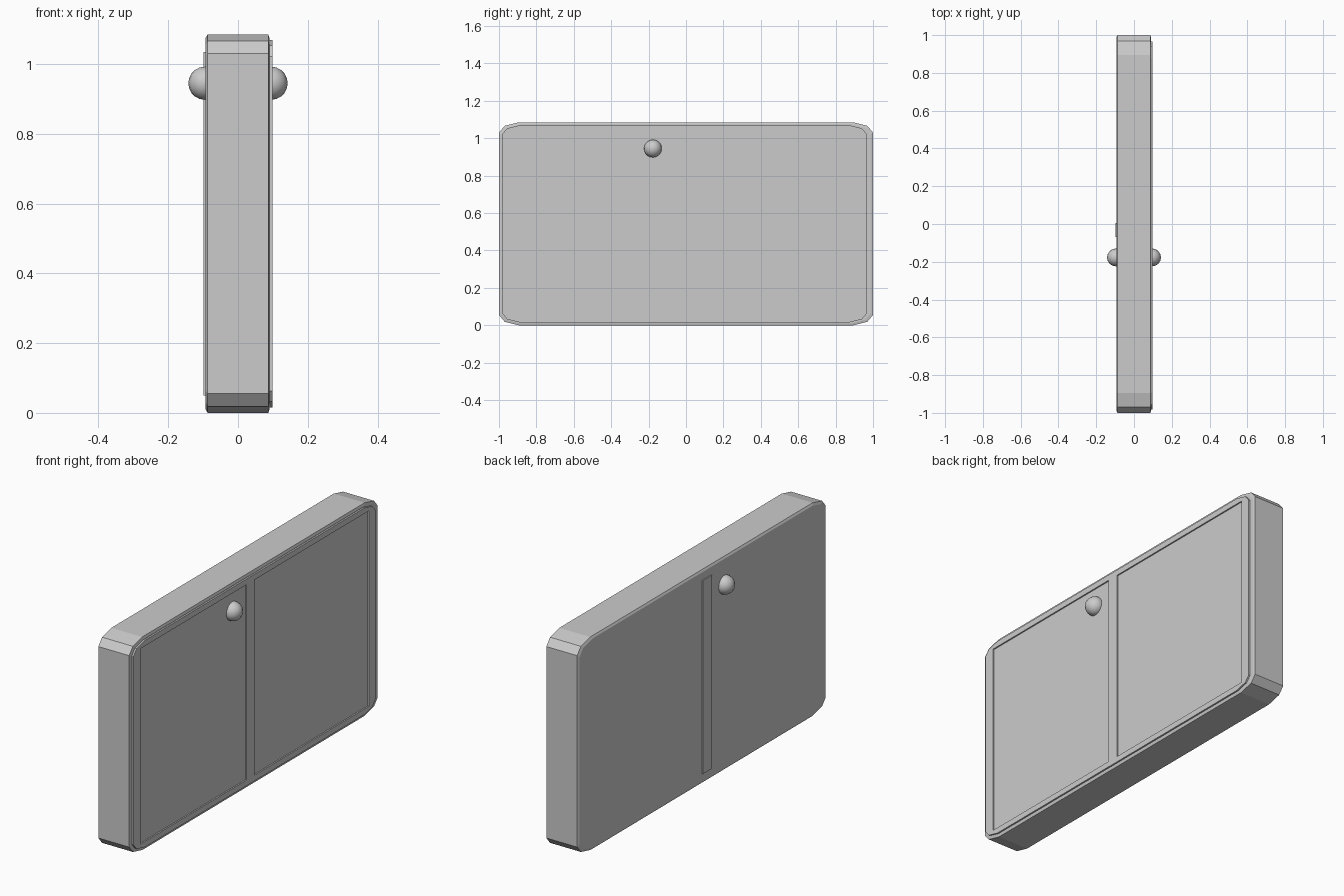
import bpy, bmesh
from mathutils import Matrix

if "Cube" in bpy.data.objects:
    bpy.data.objects.remove(bpy.data.objects["Cube"])


def outline(y0, y1, z0, z1, k=1.0):
    """Rectangle in the YZ plane with two-step clipped corners."""
    a = [(0, .055 * k), (.03 * k, .019 * k), (.105 * k, 0)]
    return ([(y0 + u, z0 + v) for u, v in a]
            + [(y1 - u, z0 + v) for u, v in reversed(a)]
            + [(y1 - u, z1 - v) for u, v in a]
            + [(y0 + u, z1 - v) for u, v in reversed(a)])


def loft(name, rings):
    """Skin rings of (x, outline) along X and cap both ends."""
    bm = bmesh.new()
    loops = [[bm.verts.new((x, y, z)) for y, z in pts] for x, pts in rings]
    n = len(loops[0])
    for a, b in zip(loops, loops[1:]):
        for i in range(n):
            bm.faces.new((a[i], a[(i + 1) % n], b[(i + 1) % n], b[i]))
    bm.faces.new(loops[0])
    bm.faces.new(loops[-1])
    bmesh.ops.recalc_face_normals(bm, faces=bm.faces)
    return finish(name, bm)


def finish(name, bm):
    me = bpy.data.meshes.new(name)
    bm.to_mesh(me)
    bm.free()
    ob = bpy.data.objects.new(name, me)
    bpy.context.collection.objects.link(ob)
    return ob


def box(name, x0, x1, y0, y1, z0, z1):
    rect = [(y0, z0), (y1, z0), (y1, z1), (y0, z1)]
    return loft(name, [(x0, rect), (x1, rect)])


H = 1.085

# Main slab with small chamfers on both broad faces
full = outline(-1, 1, 0, H)
inset = outline(-.988, .988, .01, H - .01)
loft("body", [(-.093, inset), (-.087, full), (.087, full), (.09, inset)])

# Raised border on the right face, with two recessed panels
rim = outline(-.982, .966, .016, H - .016, .85)
frame = loft("panel_frame", [(.08, rim), (.0985, rim)])
for i, (y0, y1) in enumerate([(-.925, -.072), (-.008, .912)]):
    cutter = box(f"panel_cutter_{i}", .0915, .12, y0, y1, .045, 1.04)
    cutter.hide_render = True
    cutter.hide_viewport = True
    cutter.display_type = 'WIRE'
    mod = frame.modifiers.new("panel", 'BOOLEAN')
    mod.operation = 'DIFFERENCE'
    mod.solver = 'EXACT'
    mod.object = cutter

# Thin upright strip on the left face
box("back_strip", -.0985, -.085, -.068, .004, .05, 1.035)

# Round knob on each side
for side, label in ((-1, "left"), (1, "right")):
    bm = bmesh.new()
    bmesh.ops.create_uvsphere(bm, u_segments=16, v_segments=10, radius=.0475,
                              matrix=Matrix.Translation((side * .095, -.177, .945)))
    for f in bm.faces:
        f.smooth = True
    finish(f"{label}_knob", bm)
